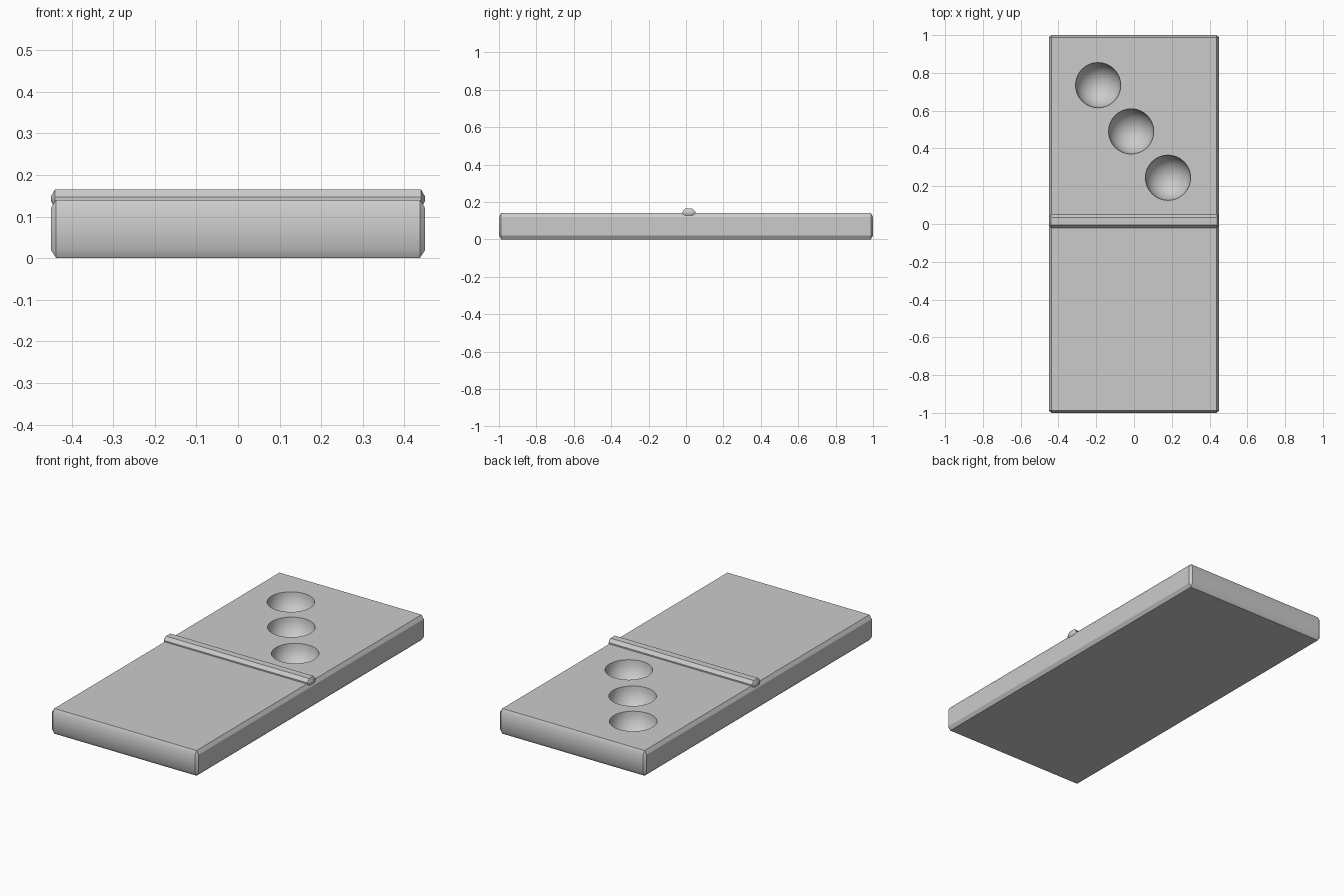
import bpy, bmesh
from math import radians
from mathutils import Vector

if "Cube" in bpy.data.objects:
    bpy.data.objects.remove(bpy.data.objects["Cube"])

grey = bpy.data.materials.new("plain grey")
grey.use_nodes = True
colour = (0.6, 0.6, 0.6, 1)
grey.diffuse_color = colour
grey.node_tree.nodes["Principled BSDF"].inputs["Base Color"].default_value = colour


def add_object(name, bm):
    mesh = bpy.data.meshes.new(name)
    bm.to_mesh(mesh)
    bm.free()
    mesh.materials.append(grey)
    obj = bpy.data.objects.new(name, mesh)
    bpy.context.collection.objects.link(obj)
    return obj


def chamfered_box(name, low, high, chamfer):
    """Box with one chamfer whose width differs along each axis."""
    low, high, chamfer = Vector(low), Vector(high), Vector(chamfer)
    bm = bmesh.new()
    bmesh.ops.create_cube(bm, size=1)
    size = Vector([s / c for s, c in zip(high - low, chamfer)])
    bmesh.ops.scale(bm, vec=size, verts=bm.verts)
    bmesh.ops.bevel(bm, geom=bm.edges[:], offset=1, segments=1, affect='EDGES')
    bmesh.ops.scale(bm, vec=chamfer, verts=bm.verts)
    bmesh.ops.translate(bm, vec=(low + high) / 2, verts=bm.verts)
    return add_object(name, bm)


# Tile body and raised divider
body = chamfered_box("tile_body", (-0.45, -1, 0), (0.45, 1, 0.14), (0.013, 0.012, 0.02))
divider = chamfered_box("divider_bar", (-0.45, -0.02, 0.12), (0.45, 0.05, 0.165), (0.01, 0.016, 0.018))

# Round pips hollowed out of one half
bm = bmesh.new()
for x, y in ((-0.19, 0.735), (-0.015, 0.49), (0.18, 0.245)):
    ball = bmesh.ops.create_uvsphere(bm, u_segments=32, v_segments=16, radius=0.12)
    bmesh.ops.translate(bm, vec=(x, y, 0.141), verts=ball["verts"])
cutter = add_object("pip_cutter", bm)
cutter.hide_render = True

cut = body.modifiers.new("pips", 'BOOLEAN')
cut.operation = 'DIFFERENCE'
cut.solver = 'EXACT'
cut.object = cutter
bpy.ops.object.select_all(action='DESELECT')
body.select_set(True)
bpy.context.view_layer.objects.active = body
bpy.ops.object.modifier_apply(modifier=cut.name)
bpy.data.objects.remove(cutter)

# Soft shading with crisp edges
divider.select_set(True)
bpy.ops.object.shade_smooth_by_angle(angle=radians(32))
